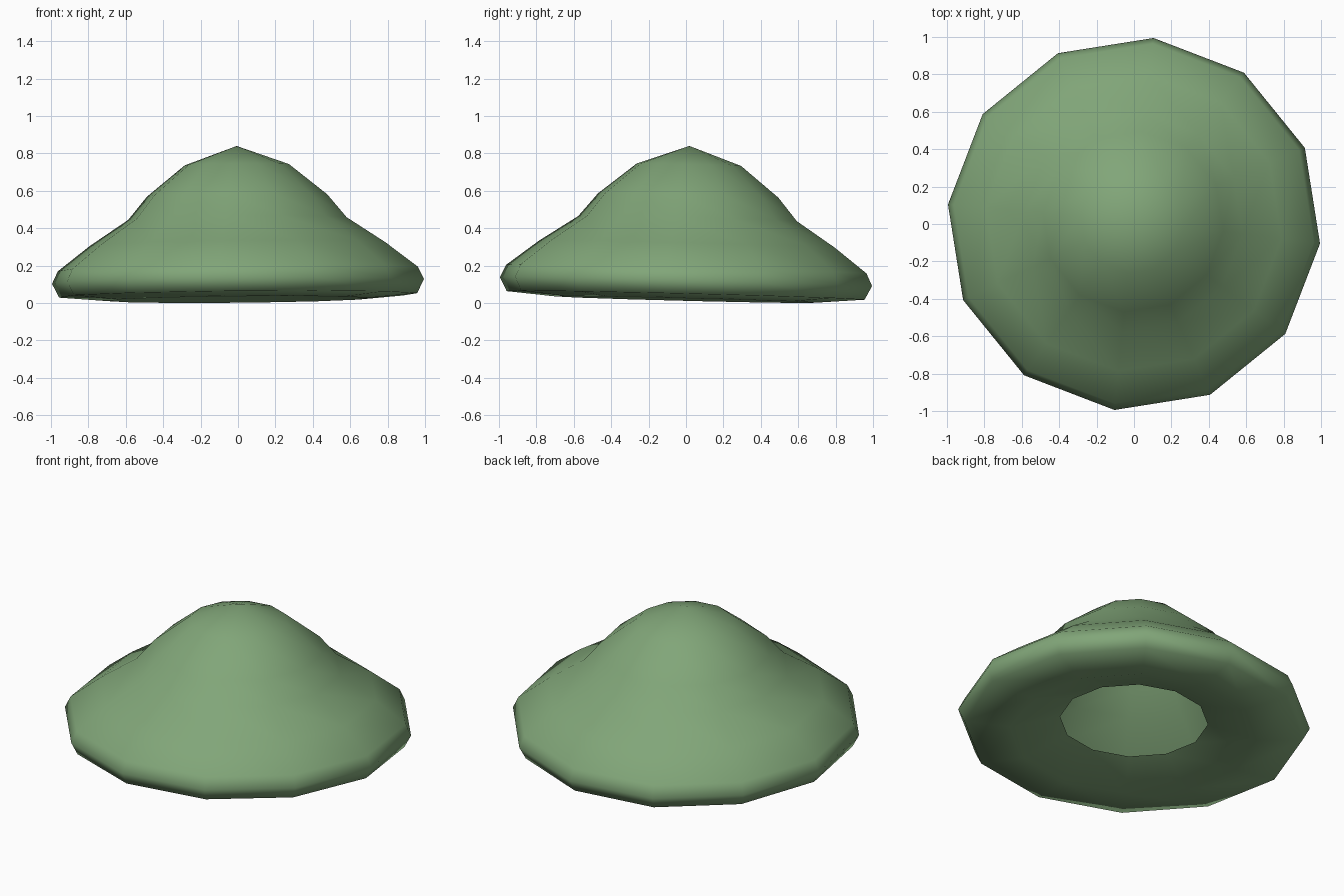
import bpy, bmesh, math
from mathutils import Matrix

if "Cube" in bpy.data.objects:
    bpy.data.objects.remove(bpy.data.objects["Cube"])

SIDES = 12
PHASE = math.radians(-6)

# Cap profile (radius, height), from the ring below the tip down to the underside opening
PROFILE = [(0.28, 0.745), (0.485, 0.58), (0.587, 0.457), (0.795, 0.32),
           (0.968, 0.187), (1.0, 0.12), (0.962, 0.046), (0.7, 0.024), (0.42, 0.11)]

bm = bmesh.new()
rings = []
for r, z in PROFILE:
    rings.append([bm.verts.new((r * math.cos(PHASE + math.tau * i / SIDES),
                                r * math.sin(PHASE + math.tau * i / SIDES), z))
                  for i in range(SIDES)])
tip = bm.verts.new((0, 0, 0.845))

# Pointed top fan and side bands; the underside stays open in the middle
for i in range(SIDES):
    j = (i + 1) % SIDES
    bm.faces.new((tip, rings[0][i], rings[0][j]))
    for a, b in zip(rings, rings[1:]):
        bm.faces.new((a[i], b[i], b[j], a[j]))
for f in bm.faces:
    f.smooth = True

# Slight tilt of the whole cap, then set it down on z = 0
tilt = Matrix.Rotation(-0.025, 4, 'X') @ Matrix.Rotation(-0.01, 4, 'Y')
bmesh.ops.transform(bm, matrix=tilt, verts=bm.verts)
mid = [(min(v.co[k] for v in bm.verts) + max(v.co[k] for v in bm.verts)) / 2 for k in (0, 1)]
low = min(v.co.z for v in bm.verts)
bmesh.ops.translate(bm, vec=(-mid[0], -mid[1], -low), verts=bm.verts)

mesh = bpy.data.meshes.new("cap")
bm.to_mesh(mesh)
bm.free()
cap = bpy.data.objects.new("cap", mesh)
bpy.context.collection.objects.link(cap)

# Soft green
green = bpy.data.materials.new("green")
green.diffuse_color = (0.22, 0.38, 0.19, 1)
green.use_nodes = True
green.node_tree.nodes["Principled BSDF"].inputs["Base Color"].default_value = green.diffuse_color
mesh.materials.append(green)
